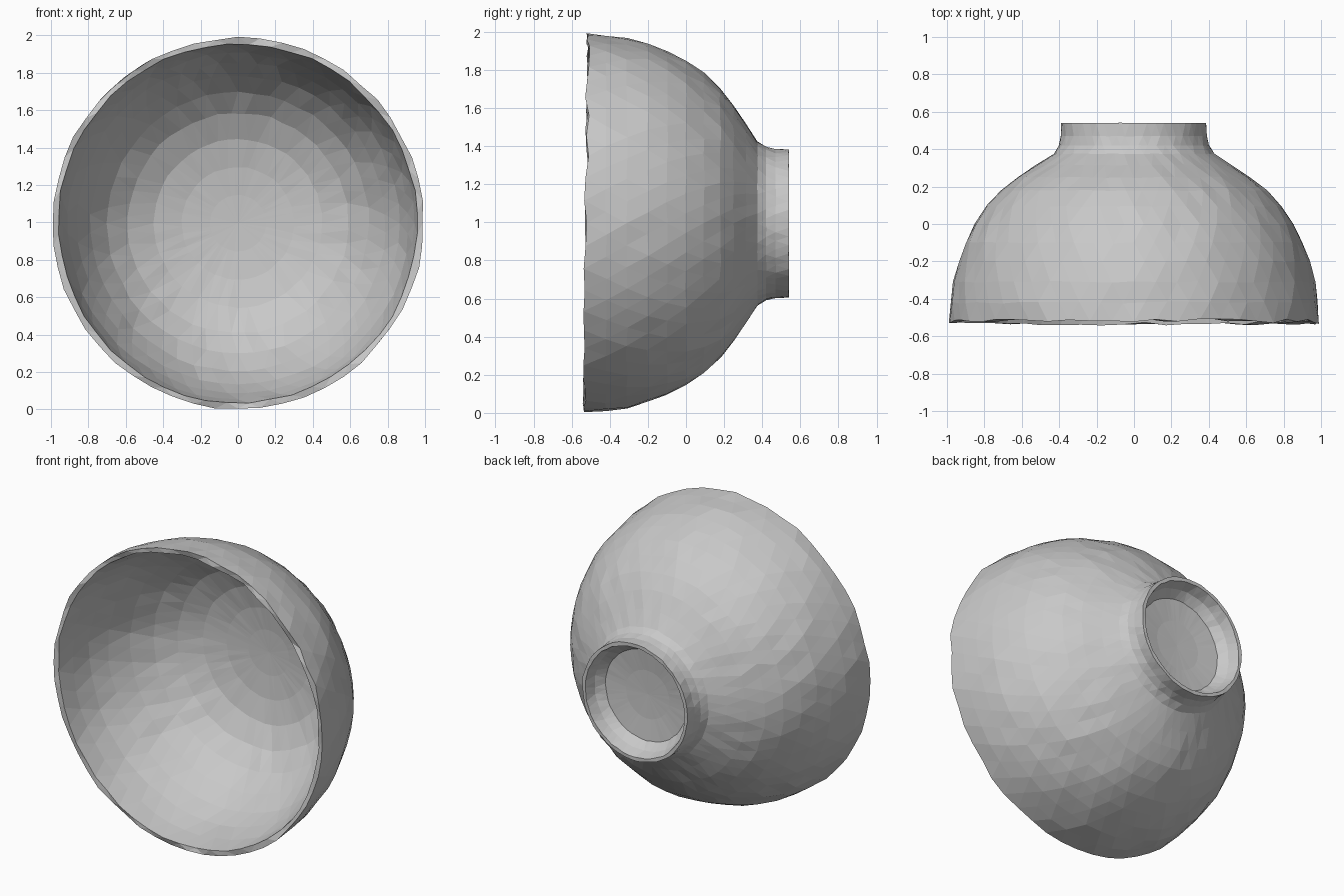
import bpy, bmesh, math, random

if "Cube" in bpy.data.objects:
    bpy.data.objects.remove(bpy.data.objects["Cube"])

random.seed(4)
SEGMENTS = 52
CENTRE_Z = 0.995

clay = bpy.data.materials.new("grey clay")
clay.diffuse_color = (0.58, 0.58, 0.58, 1)
clay.use_nodes = True
clay.node_tree.nodes["Principled BSDF"].inputs["Base Color"].default_value = clay.diffuse_color

# (radius, y) from the inner floor, over the rim, down the outside,
# around the foot ring and into its recess
PROFILE = [
    (0.15, 0.325), (0.30, 0.31), (0.45, 0.275), (0.59, 0.205), (0.70, 0.11),
    (0.79, -0.01), (0.86, -0.14), (0.91, -0.27), (0.94, -0.40), (0.96, -0.522),
    (0.992, -0.525), (0.985, -0.42), (0.968, -0.31), (0.94, -0.20),
    (0.90, -0.10), (0.85, 0.0), (0.785, 0.095), (0.71, 0.18), (0.62, 0.25),
    (0.52, 0.315), (0.43, 0.375), (0.402, 0.42), (0.39, 0.47), (0.388, 0.54),
    (0.366, 0.54), (0.345, 0.47), (0.30, 0.42), (0.16, 0.405),
]
RIM = (9, 10)


def build_bowl():
    bm = bmesh.new()
    rings = []
    for k, (r, y) in enumerate(PROFILE):
        ring = []
        shift = 0.5 * (k % 2)          # staggered rings give triangular facets
        wobble = 0.011 if k in RIM else 0.005 * min(1, r * r * 2)
        for i in range(SEGMENTS):
            a = 2 * math.pi * (i + shift) / SEGMENTS
            rr = r + random.uniform(-0.006, 0.006) * min(1, r * 1.5)
            yy = y + random.uniform(-wobble, wobble)
            if k in RIM:               # the rim leans slightly
                yy += 0.01 * math.sin(a)
            ring.append(bm.verts.new((rr * math.cos(a), yy,
                                      CENTRE_Z + rr * math.sin(a))))
        rings.append(ring)

    # facets between neighbouring rings
    for k in range(len(rings) - 1):
        p, q = rings[k], rings[k + 1]
        for i in range(SEGMENTS):
            j = (i + 1) % SEGMENTS
            if k % 2 == 0:
                bm.faces.new((p[i], p[j], q[i]))
                bm.faces.new((p[j], q[j], q[i]))
            else:
                bm.faces.new((p[i], q[j], q[i]))
                bm.faces.new((p[i], p[j], q[j]))

    # inner floor and foot recess centres
    for ring, y in ((rings[0], 0.33), (rings[-1], 0.40)):
        c = bm.verts.new((0, y, CENTRE_Z))
        for i in range(SEGMENTS):
            bm.faces.new((ring[i], ring[(i + 1) % SEGMENTS], c))

    bmesh.ops.recalc_face_normals(bm, faces=bm.faces[:])
    mesh = bpy.data.meshes.new("footed_bowl")
    bm.to_mesh(mesh)
    bm.free()
    mesh.materials.append(clay)
    obj = bpy.data.objects.new("footed_bowl", mesh)
    bpy.context.collection.objects.link(obj)


build_bowl()
